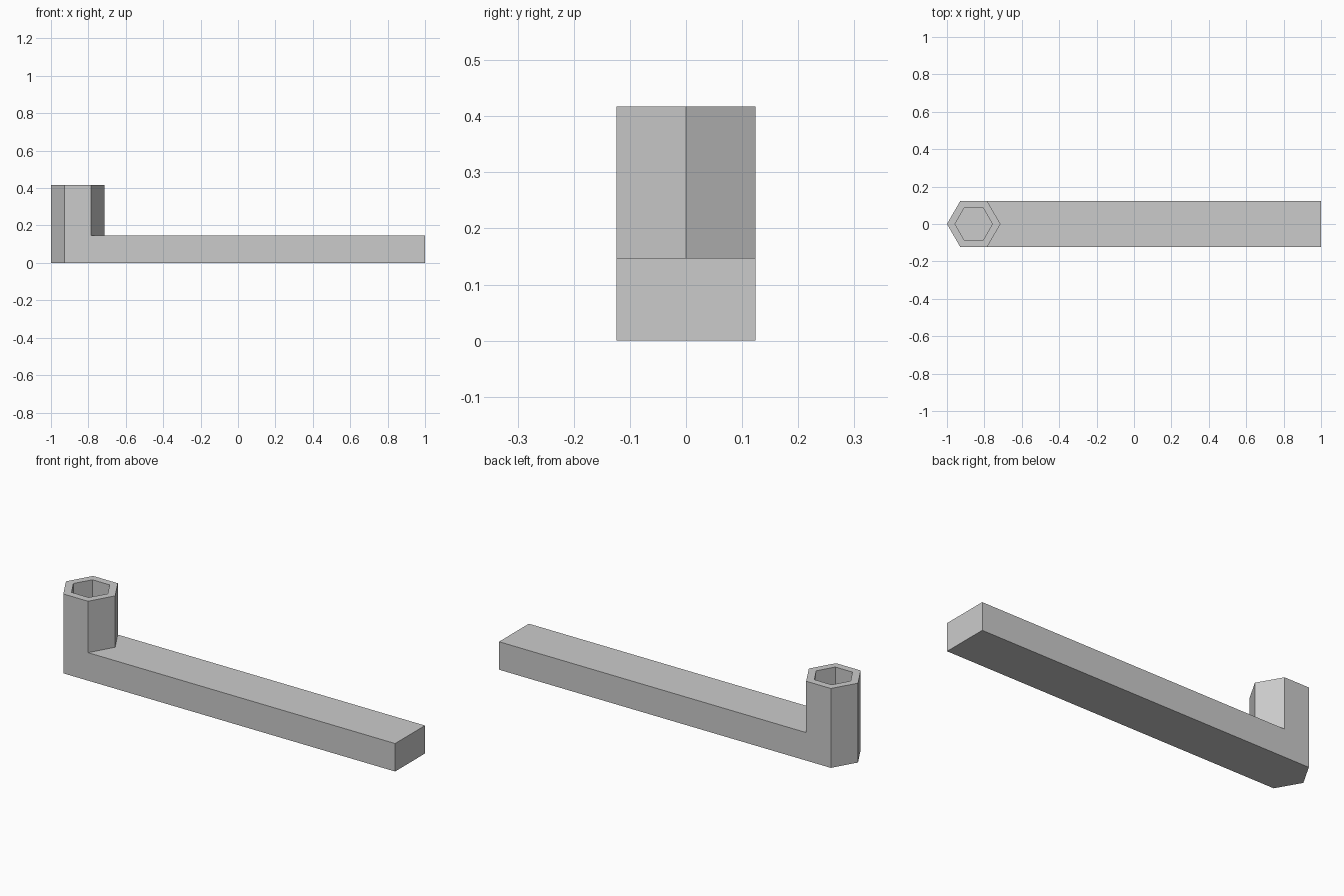
import bpy
import bmesh
from math import cos, sin, radians

cube = bpy.data.objects.get("Cube")
if cube:
    bpy.data.objects.remove(cube, do_unlink=True)

# Main dimensions
SOCKET_X, OUTER_R, BORE_R = -0.857, 0.143, 0.1
ARM_END, ARM_TOP, SOCKET_TOP, BORE_FLOOR = 1.0, 0.147, 0.417, 0.147
HALF_W = OUTER_R * sin(radians(60))

steel = bpy.data.materials.new("light grey steel")
steel.use_nodes = True
grey = (0.6, 0.6, 0.6, 1)
steel.diffuse_color = grey
steel.node_tree.nodes["Principled BSDF"].inputs["Base Color"].default_value = grey

bm = bmesh.new()


def hexagon(radius, z):
    """Six vertices, counted anticlockwise from the one facing the arm."""
    return [bm.verts.new((SOCKET_X + radius * cos(radians(60 * i)),
                          radius * sin(radians(60 * i)), z)) for i in range(6)]


def arm_end(z):
    return [bm.verts.new((ARM_END, y, z)) for y in (-HALF_W, HALF_W)]


rim = hexagon(OUTER_R, SOCKET_TOP)
shoulder = hexagon(OUTER_R, ARM_TOP)
base = hexagon(OUTER_R, 0)
bore_top = hexagon(BORE_R, SOCKET_TOP)
bore_floor = hexagon(BORE_R, BORE_FLOOR)
end_low, end_high = arm_end(0), arm_end(ARM_TOP)

# Underside, arm top and arm end
bm.faces.new(base[2:5] + end_low)
bm.faces.new([shoulder[0], shoulder[5]] + end_high + [shoulder[1]])
bm.faces.new(end_low + end_high[::-1])

# L-shaped flat sides shared by arm and socket
for outer, inner, side in ((4, 5, 0), (2, 1, 1)):
    bm.faces.new([base[outer], end_low[side], end_high[side],
                  shoulder[inner], rim[inner], rim[outer]])

# Socket facets: full height on the left, above the arm on the right
for i, low in ((2, base), (3, base), (5, shoulder), (0, shoulder)):
    j = (i + 1) % 6
    bm.faces.new([low[i], low[j], rim[j], rim[i]])

# Rim, bore walls and bore floor
for i in range(6):
    j = (i + 1) % 6
    bm.faces.new([rim[i], rim[j], bore_top[j], bore_top[i]])
    bm.faces.new([bore_top[i], bore_top[j], bore_floor[j], bore_floor[i]])
bm.faces.new(bore_floor)

# Remove the unused vertices and make the normals consistent
bmesh.ops.delete(bm, geom=[v for v in bm.verts if not v.link_faces], context='VERTS')
bmesh.ops.recalc_face_normals(bm, faces=bm.faces)

mesh = bpy.data.meshes.new("socket_wrench")
bm.to_mesh(mesh)
bm.free()
mesh.materials.append(steel)
bpy.context.collection.objects.link(bpy.data.objects.new("socket_wrench", mesh))
